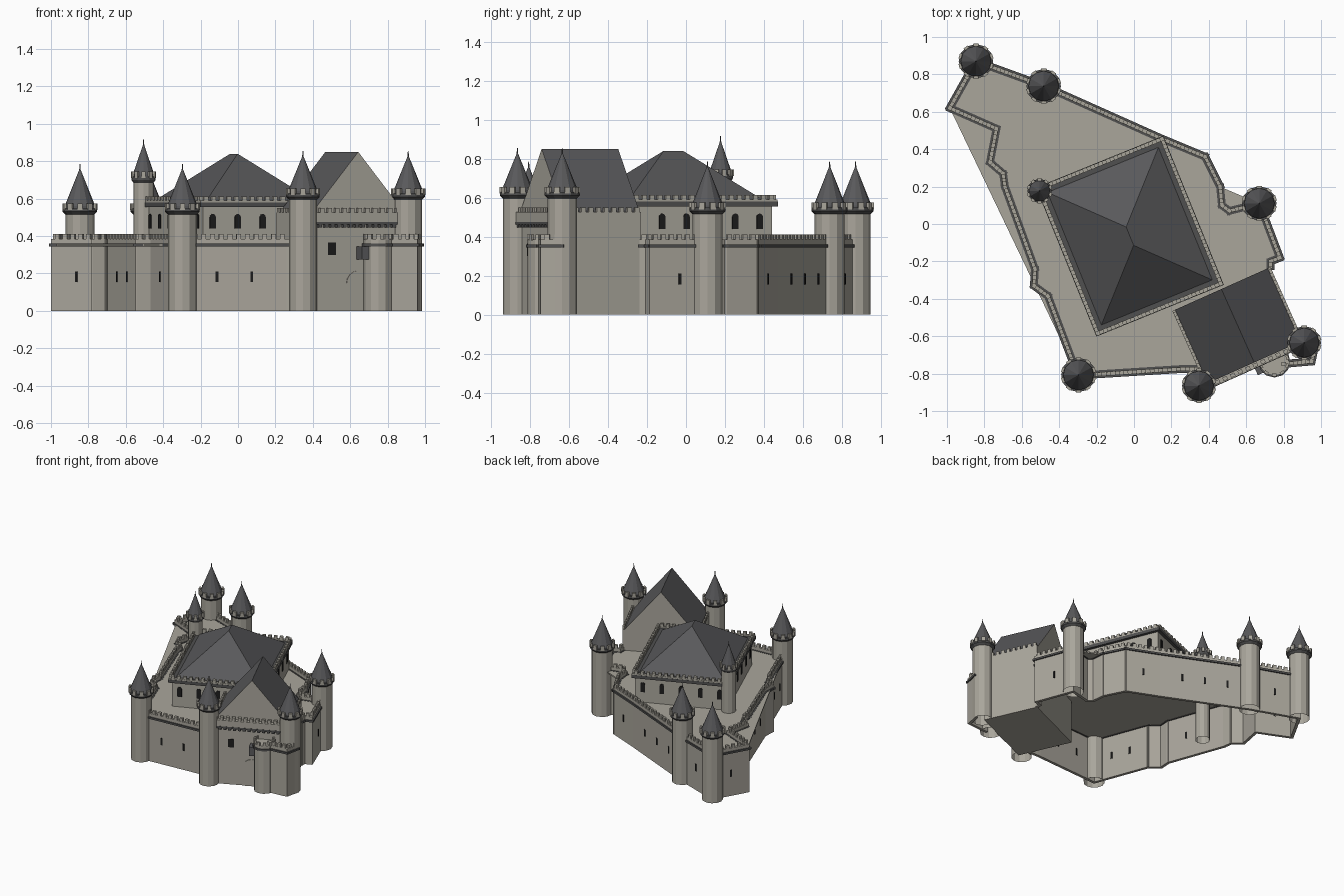
import bpy
import bmesh
import math
from mathutils import Matrix, Vector

cube = bpy.data.objects.get("Cube")
if cube:
    bpy.data.objects.remove(cube, do_unlink=True)


def material(name, r, g, b):
    m = bpy.data.materials.new(name)
    m.use_nodes = True
    m.diffuse_color = (r, g, b, 1)
    m.node_tree.nodes["Principled BSDF"].inputs["Base Color"].default_value = (r, g, b, 1)
    return m


STONE = material("warm grey stone", 0.40, 0.38, 0.33)
ROOF = material("slate roof", 0.10, 0.10, 0.105)
TRIM = material("dark trim", 0.08, 0.08, 0.08)
DARK = material("window black", 0.012, 0.012, 0.012)


def finish(name, bm, *mats, frame=None):
    bmesh.ops.recalc_face_normals(bm, faces=bm.faces)
    mesh = bpy.data.meshes.new(name)
    bm.to_mesh(mesh)
    bm.free()
    for m in mats:
        mesh.materials.append(m)
    obj = bpy.data.objects.new(name, mesh)
    bpy.context.collection.objects.link(obj)
    if frame:
        obj.matrix_world = frame
    return obj


def box(bm, x, y, z0, z1, length, depth, angle=0):
    mat = (Matrix.Translation((x, y, (z0 + z1) / 2)) @ Matrix.Rotation(angle, 4, 'Z')
           @ Matrix.Diagonal((length, depth, z1 - z0, 1)))
    bmesh.ops.create_cube(bm, size=1, matrix=mat)


def hull(bm, points):
    verts = [bm.verts.new(p) for p in points]
    bmesh.ops.convex_hull(bm, input=verts)


def lathe(bm, x, y, profile, sides=12):
    rings = [[bm.verts.new((x + r * math.cos(math.tau * i / sides),
                            y + r * math.sin(math.tau * i / sides), z))
              for i in range(sides)] for r, z in profile]
    for a, b in zip(rings, rings[1:]):
        for i in range(sides):
            j = (i + 1) % sides
            bm.faces.new((a[i], a[j], b[j], b[i]))
    bm.faces.new(rings[-1])


def segments(path):
    for (ax, ay), (bx, by) in zip(path, path[1:]):
        d = Vector((bx - ax, by - ay))
        yield Vector((ax, ay)), d, d.length, math.atan2(d.y, d.x)


def ribbon(bm, path, z0, z1, thick):
    for a, d, length, ang in segments(path):
        c = a + d / 2
        box(bm, c.x, c.y, z0, z1, length + thick * 0.8, thick, ang)


def merlons(bm, path, z0, z1, pitch=0.045, thick=0.02):
    for a, d, length, ang in segments(path):
        n = max(1, round(length / pitch))
        for i in range(n):
            c = a + d * (i + 0.5) / n
            box(bm, c.x, c.y, z0, z1, pitch * 0.55, thick, ang)


def round_merlons(bm, x, y, r, z0, z1, count):
    for i in range(count):
        t = math.tau * (i + 0.5) / count
        box(bm, x + r * math.cos(t), y + r * math.sin(t), z0, z1, 0.014, r * 0.33, t)


def arch(bm, x, y, z, w, h, angle, thick=0.008):
    # upright plate with a round head, facing along local y
    rot = Matrix.Translation((x, y, z)) @ Matrix.Rotation(angle, 4, 'Z')
    outline = [(-w / 2, 0), (w / 2, 0)]
    outline += [(w / 2 * math.cos(math.pi * i / 8), h - w / 2 + w / 2 * math.sin(math.pi * i / 8))
                for i in range(9)]
    hull(bm, [rot @ Vector((u, s, v)) for u, v in outline for s in (-thick / 2, thick / 2)])


# Curtain walls: the front run, the long run round the sides and back, the outer gate court
runs = {
    "front": [(-.30, -.81), (.26, -.775), (.36, -.775)],
    "main": [(.73, -.23), (.73, -.20), (.78, -.18), (.67, .11), (.51, .07), (.47, .10),
             (.46, .20), (.38, .36), (.14, .46), (-.48, .737), (-.845, .87), (-.985, .62),
             (-.735, .51), (-.77, .33), (-.70, .27), (-.69, .20), (-.53, -.24),
             (-.535, -.33), (-.46, -.385), (-.30, -.81)],
    "gate_court": [(.78, -.75), (.95, -.735), (.97, -.64)],
}
slits = bmesh.new()
for label, path in runs.items():
    bm = bmesh.new()
    ribbon(bm, path, 0, 0.385, 0.022)
    merlons(bm, path, 0.38, 0.41)
    finish(label + "_curtain_wall", bm, STONE)
    bm = bmesh.new()
    ribbon(bm, path, 0.345, 0.36, 0.042)
    finish(label + "_wall_trim", bm, TRIM)
    for a, d, length, ang in segments(path):
        n = int(length / 0.22)
        for i in range(n):
            c = a + d * (i + 1) / (n + 1)
            box(slits, c.x, c.y, 0.155, 0.21, 0.014, 0.03, ang)
finish("arrow_slits", slits, DARK)

# Courtyard deck, running straight across the indented side
deck = [(-.30, -.81), (.26, -.775), (.40, -.775), (.73, -.23), (.78, -.18), (.67, .11),
        (.46, .20), (.38, .36), (.14, .46), (-.48, .737), (-.845, .87), (-.985, .62)]
bm = bmesh.new()
face = bm.faces.new([bm.verts.new((x, y, 0.348)) for x, y in deck])
top = bmesh.ops.extrude_face_region(bm, geom=[face])["geom"]
bmesh.ops.translate(bm, vec=(0, 0, 0.01), verts=[v for v in top if isinstance(v, bmesh.types.BMVert)])
finish("courtyard_deck", bm, STONE)


# Round towers with battlements and conical roofs
def tower(name, x, y, r, z, cone):
    bm = bmesh.new()
    lathe(bm, x, y, [(r, 0), (r, z + 0.01)])
    round_merlons(bm, x, y, r * 1.13, z + 0.02, z + 0.055, 10)
    finish(name + "_body", bm, STONE)
    bm = bmesh.new()
    lathe(bm, x, y, [(r, z - 0.005), (r * 1.2, z + 0.01), (r * 1.2, z + 0.028)])
    finish(name + "_trim", bm, TRIM)
    bm = bmesh.new()
    lathe(bm, x, y, [(r * 1.06, z + 0.028), (r * 1.06, z + 0.04), (0.004, z + cone),
                     (0.002, z + cone + 0.03)])
    finish(name + "_roof", bm, ROOF)


tower("back_right_tower", -.845, .87, .077, .52, .235)
tower("back_tower", -.483, .737, .077, .52, .235)
tower("left_tower", .67, .11, .077, .52, .235)
tower("gate_left_tower", .91, -.635, .075, .60, .225)
tower("gate_right_tower", .347, -.865, .075, .60, .225)
tower("front_right_tower", -.297, -.807, .077, .52, .235)
tower("keep_turret", -.505, .177, .054, .69, .195)

# Round bastion beside the gate
BX, BY, BR = .75, -.735, .078
bm = bmesh.new()
lathe(bm, BX, BY, [(BR, 0), (BR, 0.385)])
round_merlons(bm, BX, BY, BR * 0.93, 0.38, 0.41, 10)
finish("gate_bastion", bm, STONE)
bm = bmesh.new()
lathe(bm, BX, BY, [(BR * 1.1, 0.345), (BR * 1.1, 0.36)])
finish("gate_bastion_trim", bm, TRIM)


def rect(w, d):
    return [(-w / 2, -d / 2), (w / 2, -d / 2), (w / 2, d / 2), (-w / 2, d / 2), (-w / 2, -d / 2)]


# Keep: body, trim slab, parapet, hipped roof, arched windows
keep = Matrix.Translation((-.022, -.065, 0)) @ Matrix.Rotation(math.radians(22.1), 4, 'Z')
KW, KD = .69, .815
bm = bmesh.new()
box(bm, 0, 0, 0.35, 0.56, KW, KD)
finish("keep_body", bm, STONE, frame=keep)
bm = bmesh.new()
box(bm, 0, 0, 0.555, 0.58, KW + .045, KD + .045)
finish("keep_trim", bm, TRIM, frame=keep)
bm = bmesh.new()
ribbon(bm, rect(KW + .02, KD + .02), 0.575, 0.59, 0.022)
merlons(bm, rect(KW + .02, KD + .02), 0.585, 0.612)
finish("keep_battlements", bm, STONE, frame=keep)
bm = bmesh.new()
hull(bm, [(x, y, 0.58) for x, y in rect(KW - .05, KD - .05)[:4]] + [(0, -.053, .84), (0, .053, .84)])
finish("keep_roof", bm, ROOF, frame=keep)
bm = bmesh.new()
for side in (-1, 1):
    for i in range(6):
        arch(bm, side * KW / 2, (i - 2.5) * .135, 0.44, .034, .078, math.pi / 2)
    for i in range(5):
        arch(bm, (i - 2) * .144, side * KD / 2, 0.44, .034, .078, 0)
finish("keep_windows", bm, DARK, frame=keep)

# Gatehouse: hall, parapets, gabled roof with stone ends
hall = Matrix.Translation((.555, -.544, 0)) @ Matrix.Rotation(math.radians(24.1), 4, 'Z')
HW, HD = .575, .43
FRONT = -HD / 2
bm = bmesh.new()
box(bm, 0, 0, 0, 0.525, HW, HD)
for s in (-1, 1):
    edge = [(s * (HW / 2 - .008), FRONT), (s * (HW / 2 - .008), -FRONT)]
    merlons(bm, edge, 0.52, 0.55, thick=0.016)
finish("gatehouse_hall", bm, STONE, frame=hall)
bm = bmesh.new()
front_edge = [(-HW / 2, FRONT - .015), (HW / 2, FRONT - .015)]
ribbon(bm, front_edge, 0.475, 0.525, 0.03)
merlons(bm, front_edge, 0.52, 0.55)
finish("gatehouse_parapet", bm, STONE, frame=hall)
bm = bmesh.new()
ribbon(bm, front_edge, 0.462, 0.476, 0.034)
merlons(bm, front_edge, 0.447, 0.463, pitch=0.035, thick=0.028)
finish("gatehouse_corbels", bm, TRIM, frame=hall)
bm = bmesh.new()
eave = HW / 2 - .016
hull(bm, [(x, y, z) for y in (FRONT, -FRONT) for x, z in ((-eave, .524), (eave, .524), (0, .85))])
roof = finish("gatehouse_roof", bm, ROOF, STONE, frame=hall)
for p in roof.data.polygons:
    p.material_index = 1 if abs(p.normal.y) > 0.7 else 0

# Gate arch, window and hanging box on the gatehouse front
bm = bmesh.new()
arch(bm, 0, FRONT, 0, .14, .215, 0)
finish("gate_arch", bm, STONE, frame=hall)
bm = bmesh.new()
box(bm, -.155, FRONT, 0.30, 0.365, .045, .008)
finish("gatehouse_window", bm, DARK, frame=hall)
bm = bmesh.new()
box(bm, .02, FRONT - .035, 0.275, 0.345, .06, .07)
finish("gate_hanging_box", bm, ROOF, frame=hall)
